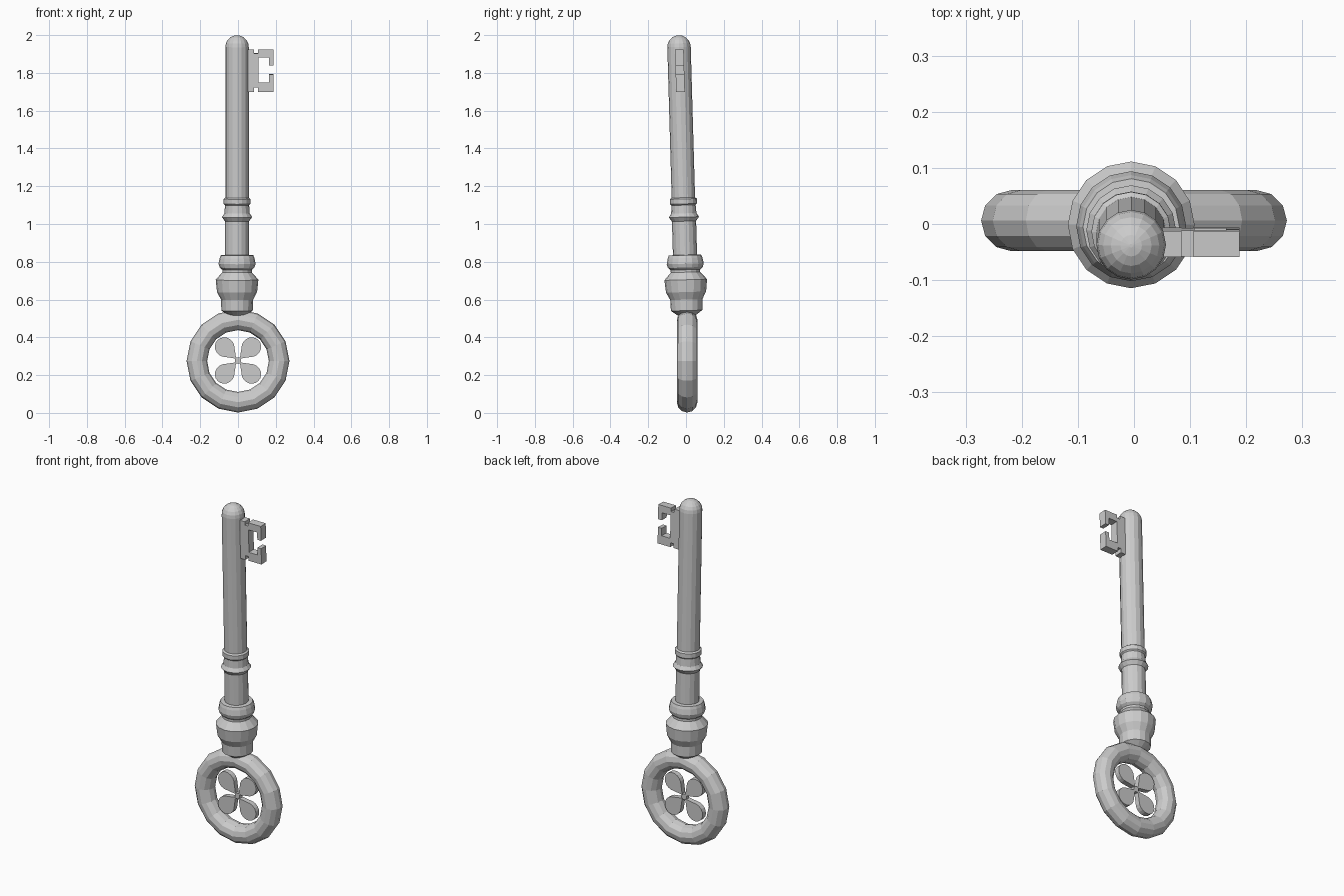
import bpy, bmesh
from math import sin, cos, pi, radians

if "Cube" in bpy.data.objects:
    bpy.data.objects.remove(bpy.data.objects["Cube"])

TILT = 0.0287          # the stem leans slightly to the front
AXIS = (-0.005, 0.0187, 0.0)
RING_Z = 0.2745


def finish(name, bm, loc=(0, 0, 0), tilt=0.0):
    bmesh.ops.recalc_face_normals(bm, faces=bm.faces)
    me = bpy.data.meshes.new(name)
    bm.to_mesh(me)
    bm.free()
    ob = bpy.data.objects.new(name, me)
    bpy.context.collection.objects.link(ob)
    ob.location = loc
    ob.rotation_euler.x = tilt
    return ob


def lathe(name, profile, n=16):
    """Revolve (radius, z) pairs about the leaning stem axis, with capped ends."""
    bm = bmesh.new()
    rings = [[bm.verts.new((r * cos(2 * pi * i / n), r * sin(2 * pi * i / n), z))
              for i in range(n)] for r, z in profile]
    for a, b in zip(rings, rings[1:]):
        for i in range(n):
            j = (i + 1) % n
            bm.faces.new((a[i], a[j], b[j], b[i]))
    bm.faces.new(rings[0])
    bm.faces.new(rings[-1])
    return finish(name, bm, AXIS, TILT)


def prism(name, outlines, y, thick, loc=(0, 0, 0), tilt=0.0):
    """Extrude closed x-z outlines along y."""
    bm = bmesh.new()
    for pts in outlines:
        front = [bm.verts.new((x, y - thick / 2, z)) for x, z in pts]
        back = [bm.verts.new((x, y + thick / 2, z)) for x, z in pts]
        bm.faces.new(front)
        bm.faces.new(back[::-1])
        for i in range(len(pts)):
            j = (i + 1) % len(pts)
            bm.faces.new((front[i], front[j], back[j], back[i]))
    return finish(name, bm, loc, tilt)


# bow ring
bpy.ops.mesh.primitive_torus_add(major_segments=16, minor_segments=12,
                                 major_radius=0.218, minor_radius=0.0545,
                                 location=(0, 0.006, RING_Z), rotation=(pi / 2, 0, 0))
bpy.context.object.name = "bow_ring"

# clover: four teardrop petals and a small centre block
petals = []
for k in range(4):
    turn = radians(45 + 90 * k)
    drop = [(0.014, 0.0)]
    for i in range(13):
        a = radians(-120 + 20 * i)
        drop.append((0.1 + 0.053 * cos(a), 0.051 * sin(a)))
    petals.append([(u * cos(turn) - v * sin(turn), u * sin(turn) + v * cos(turn))
                   for u, v in drop])
prism("clover_petals", petals, 0, 0.03, (0, 0.006, RING_Z + 0.003))
prism("clover_centre", [[(-.016, -.016), (.016, -.016), (.016, .016), (-.016, .016)]],
      0, 0.026, (0, 0.006, RING_Z + 0.003))

# turned collar above the bow
lathe("collar", [(.045, .515), (.083, .542), (.085, .60), (.106, .64), (.113, .705),
                 (.078, .745), (.078, .758), (.092, .77), (.098, .79), (.092, .82),
                 (.086, .835), (.055, .838)])

# stem with thin bands and a rounded tip
tip = [(.062 * cos(radians(a)), 1.938 + .062 * sin(radians(a)))
       for a in (0, 18, 36, 54, 72, 87)]
lathe("stem", [(.064, .80), (.064, 1.015), (.080, 1.037), (.067, 1.057), (.064, 1.10),
               (.071, 1.107), (.071, 1.133), (.062, 1.14)] + tip)

# notched bit
prism("bit", [[(.03, 1.70), (.09, 1.70), (.09, 1.725), (.111, 1.725), (.111, 1.70),
               (.193, 1.70), (.193, 1.793), (.169, 1.793), (.169, 1.75), (.113, 1.75),
               (.113, 1.883), (.169, 1.883), (.169, 1.84), (.193, 1.84), (.193, 1.925),
               (.111, 1.925), (.111, 1.905), (.09, 1.905), (.09, 1.925), (.03, 1.925)]],
      0.001, 0.046, AXIS, TILT)
